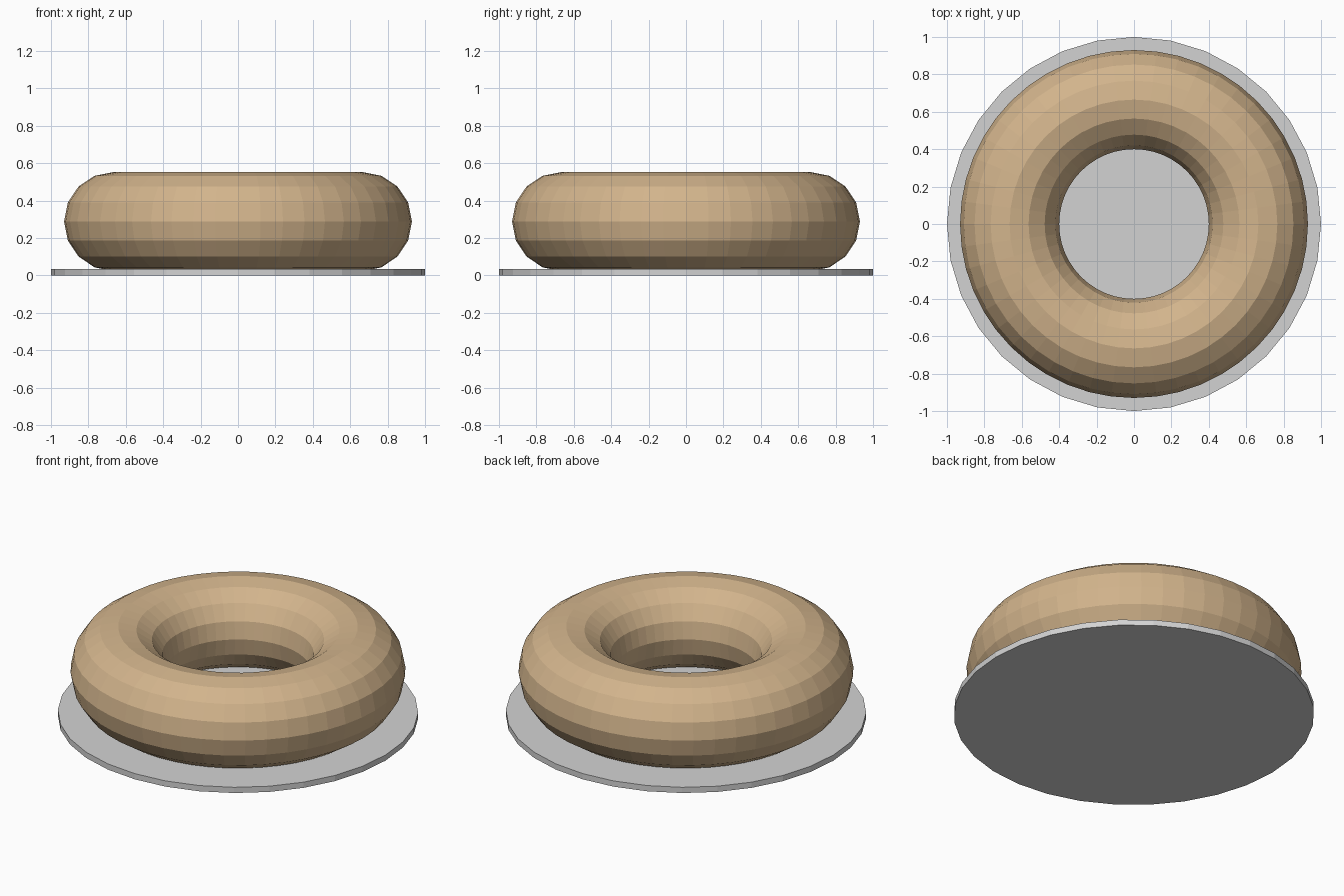
import bpy

if "Cube" in bpy.data.objects:
    bpy.data.objects.remove(bpy.data.objects["Cube"])


def make_material(name, rgb):
    mat = bpy.data.materials.new(name)
    mat.diffuse_color = (*rgb, 1.0)
    mat.use_nodes = True
    mat.node_tree.nodes["Principled BSDF"].inputs["Base Color"].default_value = mat.diffuse_color
    return mat


def finish(name, mat):
    obj = bpy.context.object
    obj.name = name
    obj.data.name = name
    obj.data.materials.append(mat)
    return obj


tan = make_material("tan dough", (0.645, 0.456, 0.262))
grey = make_material("light grey", (0.651, 0.651, 0.651))

PLATE_HEIGHT = 0.035
MINOR = 0.265

# Thin round plate standing on the ground
bpy.ops.mesh.primitive_cylinder_add(vertices=32, radius=1.0, depth=PLATE_HEIGHT,
                                    location=(0, 0, PLATE_HEIGHT / 2))
finish("plate", grey)

# Flat-faceted ring, sunk slightly into the plate
bpy.ops.mesh.primitive_torus_add(major_segments=48, minor_segments=16,
                                 major_radius=0.665, minor_radius=MINOR,
                                 location=(0, 0, 0.288))
finish("ring", tan)
